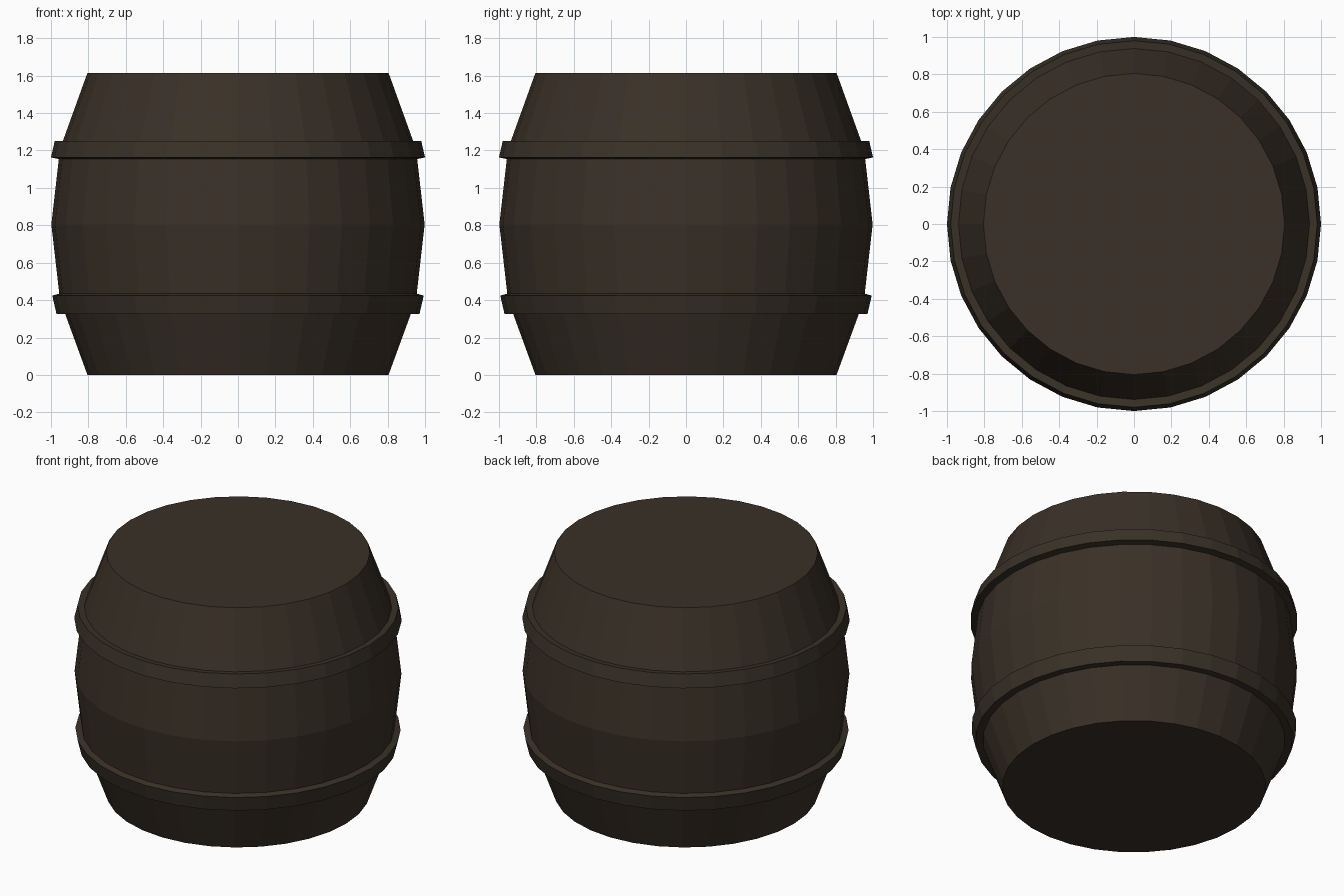
import bpy, bmesh, math

if "Cube" in bpy.data.objects:
    bpy.data.objects.remove(bpy.data.objects["Cube"])

SIDES = 32


def material(name, rgb):
    m = bpy.data.materials.new(name)
    m.diffuse_color = (*rgb, 1)
    m.use_nodes = True
    m.node_tree.nodes["Principled BSDF"].inputs["Base Color"].default_value = m.diffuse_color
    return m


def lathe(name, profile, mat, closed):
    """Revolve (radius, z) points; closed makes a ring, otherwise ends are capped."""
    bm = bmesh.new()
    rings = [[bm.verts.new((r * math.cos(2 * math.pi * i / SIDES),
                            r * math.sin(2 * math.pi * i / SIDES), z))
              for i in range(SIDES)] for r, z in profile]
    pairs = list(zip(rings, rings[1:]))
    if closed:
        pairs.append((rings[-1], rings[0]))
    else:
        bm.faces.new(rings[0])
        bm.faces.new(rings[-1])
    for a, b in pairs:
        for i in range(SIDES):
            j = (i + 1) % SIDES
            bm.faces.new((a[i], a[j], b[j], b[i]))
    bmesh.ops.recalc_face_normals(bm, faces=bm.faces[:])
    me = bpy.data.meshes.new(name)
    bm.to_mesh(me)
    bm.free()
    me.materials.append(mat)
    ob = bpy.data.objects.new(name, me)
    bpy.context.collection.objects.link(ob)
    return ob


wood = material("dark_wood", (0.042, 0.030, 0.020))
iron = material("dark_hoop", (0.040, 0.031, 0.020))

# Bulging barrel body with flat ends
lathe("barrel_body", [(0.805, 0), (0.952, 0.4025), (0.998, 0.805),
                      (0.952, 1.2075), (0.805, 1.615)], wood, False)

# Tilted hoops around the body
lathe("upper_hoop", [(0.935, 1.245), (0.98, 1.25), (1.0, 1.163), (0.95, 1.153)], iron, True)
lathe("lower_hoop", [(0.915, 0.325), (0.97, 0.325), (0.993, 0.424), (0.95, 0.436)], iron, True)
